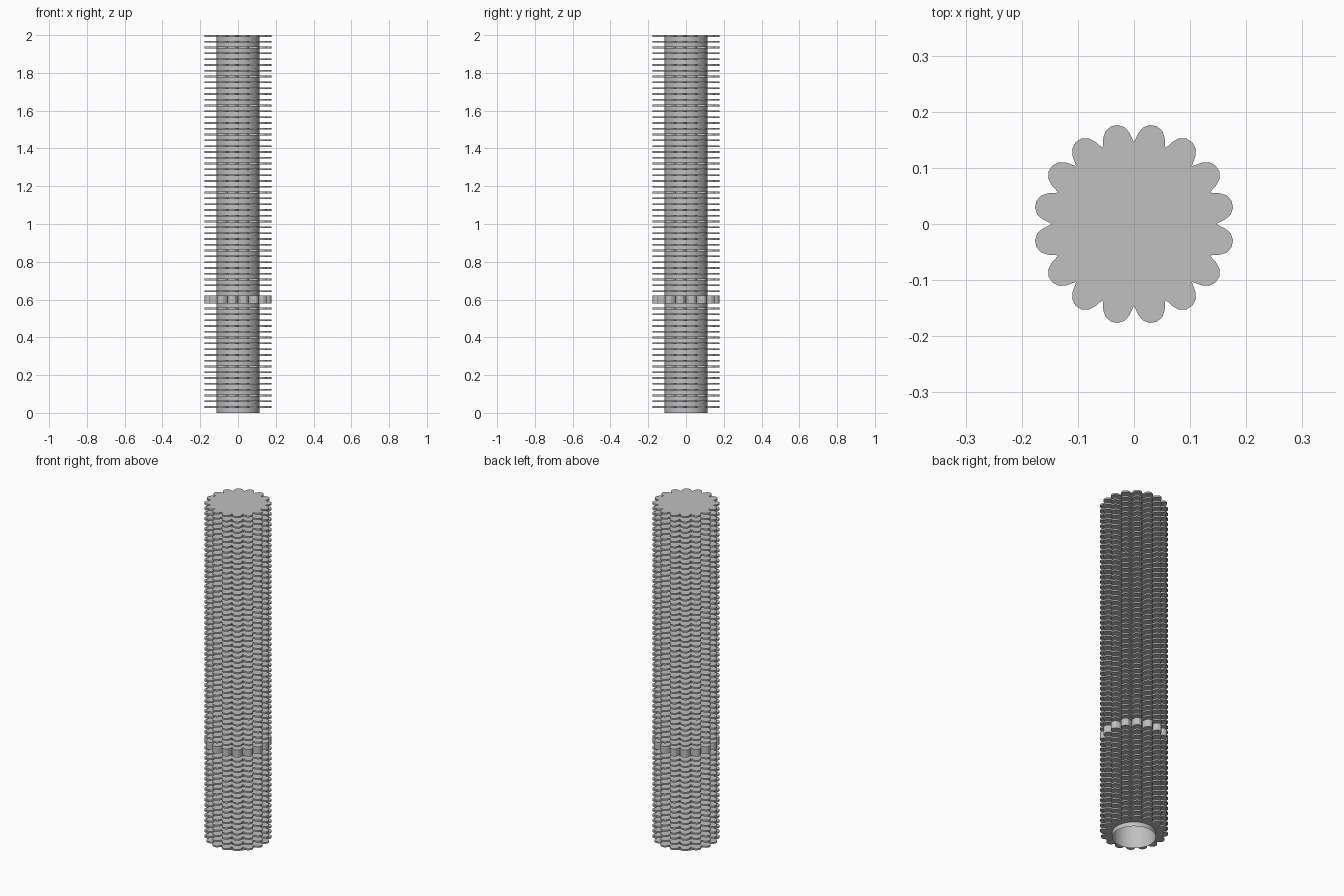
import bpy, bmesh, math

if "Cube" in bpy.data.objects:
    bpy.data.objects.remove(bpy.data.objects["Cube"])

LOBES = 16
TUBE_R = 0.115
PITCH = 0.0307      # spacing of the thin fins
FIN_T = 0.009       # thin fin thickness
HEIGHT = 2.0

grey = bpy.data.materials.new("light grey")
grey.diffuse_color = (0.53, 0.53, 0.53, 1)
grey.use_nodes = True
grey.node_tree.nodes["Principled BSDF"].inputs["Base Color"].default_value = grey.diffuse_color


def scallop_outline():
    """Rounded lobes separated by sharp valleys."""
    pts = []
    step = 2 * math.pi / LOBES
    for i in range(LOBES):
        a = i * step
        pts.append((0.146 * math.cos(a), 0.146 * math.sin(a)))
        m = a + step / 2
        cx, cy = 0.155 * math.cos(m), 0.155 * math.sin(m)
        for k in range(6):
            b = m + math.radians(-75 + 30 * k)
            pts.append((cx + 0.0245 * math.cos(b), cy + 0.0245 * math.sin(b)))
    return pts


def finish(name, bm):
    mesh = bpy.data.meshes.new(name)
    bm.to_mesh(mesh)
    bm.free()
    mesh.materials.append(grey)
    ob = bpy.data.objects.new(name, mesh)
    bpy.context.collection.objects.link(ob)
    return ob


def scalloped_plate(name, z0, z1, solid=False):
    """Scalloped plate, either solid or with a round hole for the tube."""
    bm = bmesh.new()
    pts = scallop_outline()
    n = len(pts)
    low = [bm.verts.new((x, y, z0)) for x, y in pts]
    high = [bm.verts.new((x, y, z1)) for x, y in pts]
    for i in range(n):
        j = (i + 1) % n
        bm.faces.new((low[i], low[j], high[j], high[i]))
    for ring, z, top in ((low, z0, False), (high, z1, True)):
        if solid:
            bm.faces.new(ring if top else ring[::-1])
            continue
        hole = []
        for x, y in pts:
            s = TUBE_R / math.hypot(x, y)
            hole.append(bm.verts.new((x * s, y * s, z)))
        for i in range(n):
            j = (i + 1) % n
            quad = (ring[i], ring[j], hole[j], hole[i])
            bm.faces.new(quad if top else quad[::-1])
    return finish(name, bm)


# Hollow central tube, open at the bottom
bm = bmesh.new()
bmesh.ops.create_cone(bm, cap_ends=False, segments=48, radius1=TUBE_R,
                      radius2=TUBE_R, depth=HEIGHT - FIN_T / 2)
bmesh.ops.translate(bm, vec=(0, 0, (HEIGHT - FIN_T / 2) / 2), verts=bm.verts)
for f in bm.faces:
    f.smooth = True
finish("central_tube", bm)

# Stack of thin fins
fins = scalloped_plate("thin_fins", PITCH - FIN_T / 2, PITCH + FIN_T / 2)
arr = fins.modifiers.new("stack", 'ARRAY')
arr.count = 64
arr.use_relative_offset = False
arr.use_constant_offset = True
arr.constant_offset_displace = (0, 0, PITCH)

# Solid top fin closing the tube
scalloped_plate("top_plate", HEIGHT - FIN_T, HEIGHT, solid=True)

# Thick collar
scalloped_plate("thick_collar", 0.58, 0.622)
